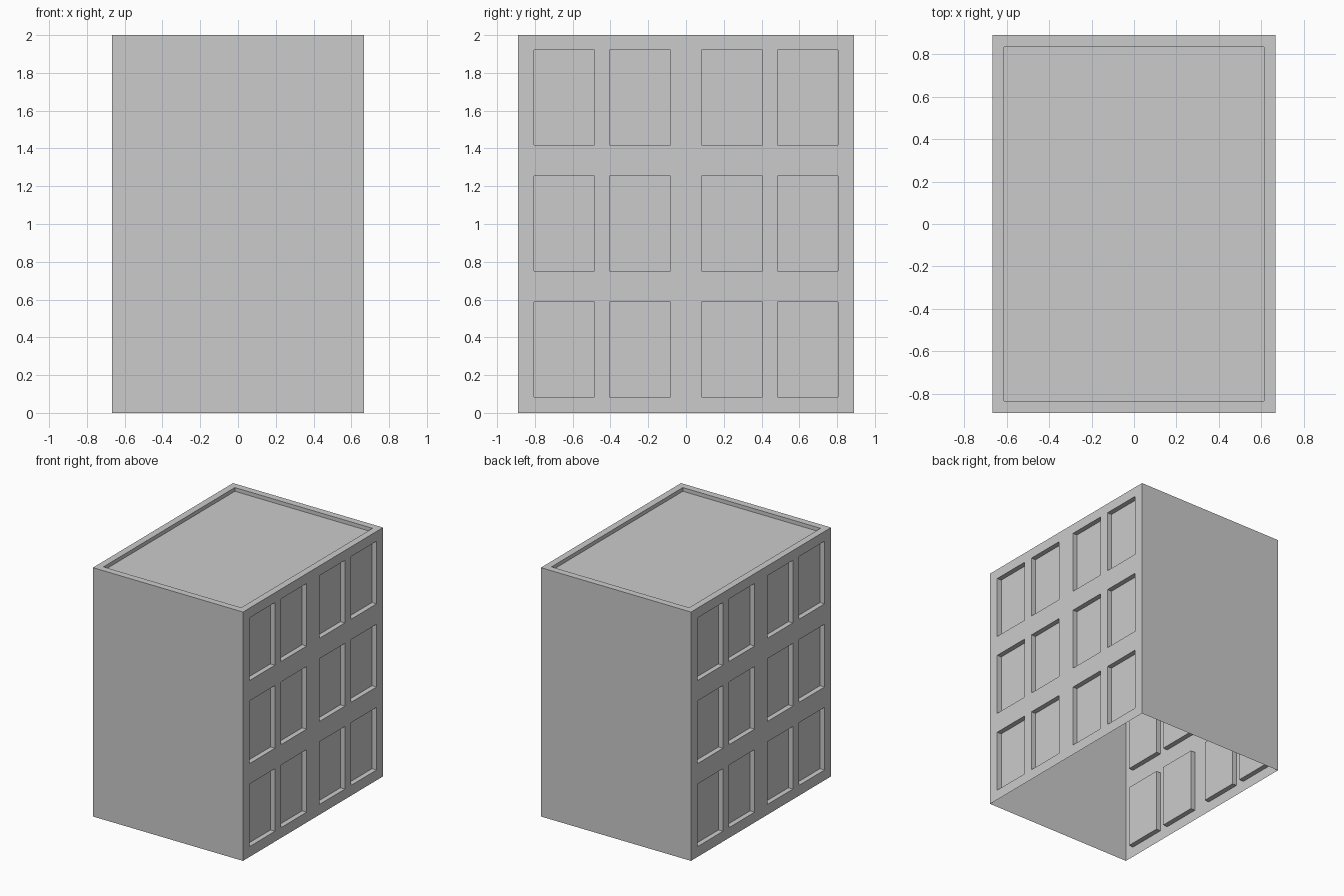
import bpy, bmesh

if "Cube" in bpy.data.objects:
    bpy.data.objects.remove(bpy.data.objects["Cube"])

HX, HY, H = 0.667, 0.889, 2.0
DEPTH = 0.04            # window recess
RIM, SINK = 0.055, 0.03 # roof parapet width and recess


def make_object(name, quads):
    bm = bmesh.new()
    for quad in quads:
        bm.faces.new([bm.verts.new(p) for p in quad])
    bmesh.ops.remove_doubles(bm, verts=bm.verts, dist=1e-5)
    mesh = bpy.data.meshes.new(name)
    bm.to_mesh(mesh)
    bm.free()
    obj = bpy.data.objects.new(name, mesh)
    bpy.context.collection.objects.link(obj)
    return obj


def ring(outer, inner):
    """Four quads joining two four-point loops."""
    return [[outer[i], outer[(i + 1) % 4], inner[(i + 1) % 4], inner[i]] for i in range(4)]


def rect_z(hx, hy, z):
    return [(-hx, -hy, z), (hx, -hy, z), (hx, hy, z), (-hx, hy, z)]


# Window walls: grid of panels, every odd cell is a recessed window
ys = [-HY, -0.806, -0.484, -0.405, -0.081, 0.081, 0.405, 0.484, 0.806, HY]
zs = [0, 0.083, 0.586, 0.75, 1.254, 1.418, 1.921, H]


def window_wall(name, side):
    def cell(i, j, x):
        y0, y1, z0, z1 = ys[i], ys[i + 1], zs[j], zs[j + 1]
        pts = [(y0, z0), (y1, z0), (y1, z1), (y0, z1)]
        return [(side * x, side * y, z) for y, z in pts]

    quads = []
    for i in range(len(ys) - 1):
        for j in range(len(zs) - 1):
            front = cell(i, j, HX)
            if i % 2 and j % 2:
                back = cell(i, j, HX - DEPTH)
                quads += ring(front, back) + [back]
            else:
                quads.append(front)
    return make_object(name, quads)


window_wall("right_window_wall", 1)
window_wall("left_window_wall", -1)

# Plain front and back walls (the underside stays open)
for name, s in (("front_wall", -1), ("back_wall", 1)):
    make_object(name, [[(s * HX, s * HY, 0), (-s * HX, s * HY, 0),
                        (-s * HX, s * HY, H), (s * HX, s * HY, H)]])

# Roof with sunken centre behind a low parapet
rim = rect_z(HX - RIM, HY - RIM, H)
floor = rect_z(HX - RIM, HY - RIM, H - SINK)
make_object("roof", ring(rect_z(HX, HY, H), rim) + ring(rim, floor) + [floor])
